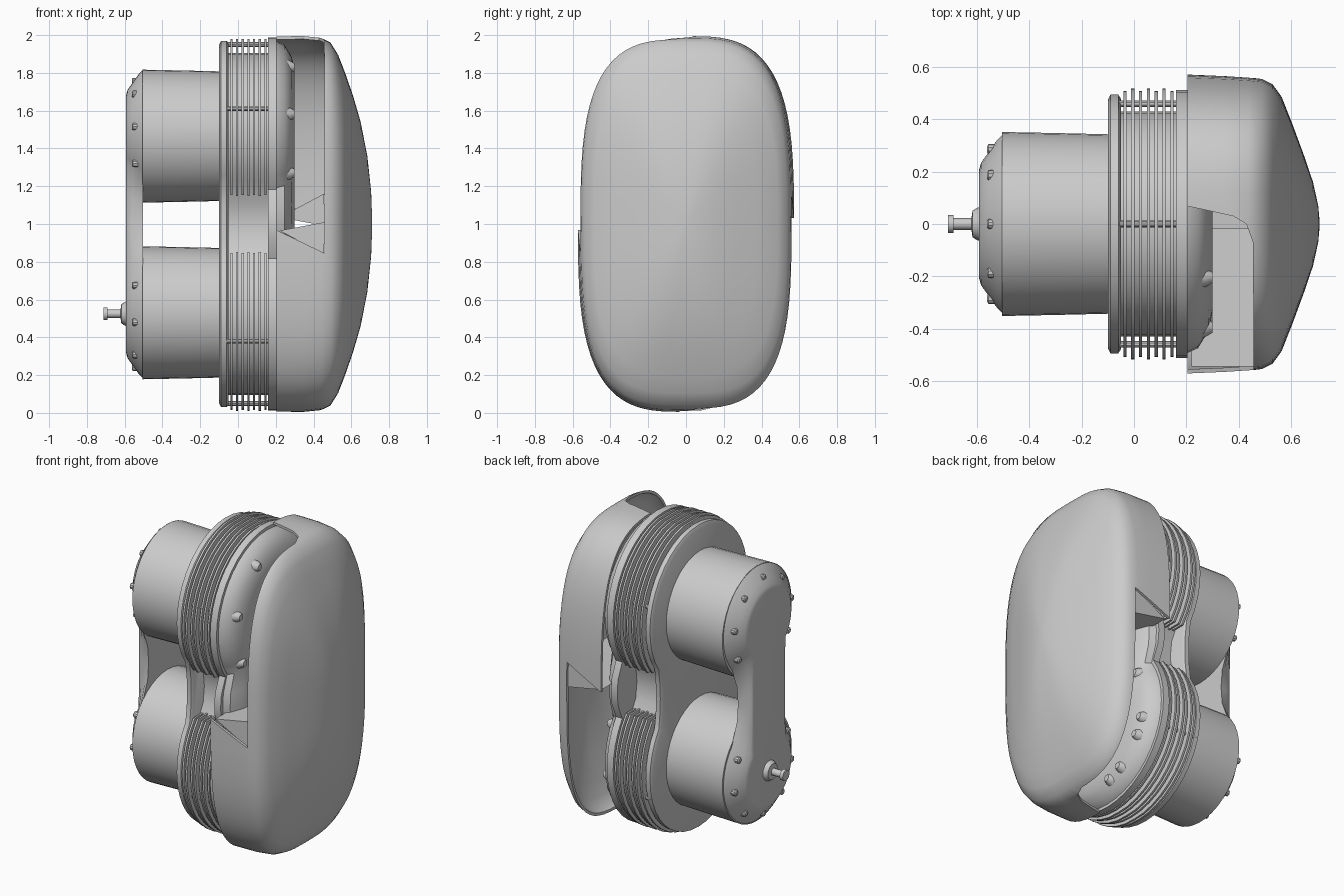
import bpy, bmesh, math
from mathutils import Matrix

if "Cube" in bpy.data.objects:
    bpy.data.objects.remove(bpy.data.objects["Cube"])

HALF_TURN = Matrix.Translation((0, 0, 1)) @ Matrix.Rotation(math.pi, 4, 'X') @ Matrix.Translation((0, 0, -1))
TOP, LOW = 1.475, 0.525      # lobe centre heights


def finish(ob, angle=35):
    bpy.ops.object.select_all(action='DESELECT')
    ob.select_set(True)
    bpy.context.view_layer.objects.active = ob
    for m in list(ob.modifiers):
        bpy.ops.object.modifier_apply(modifier=m.name)
    bpy.ops.object.shade_smooth_by_angle(angle=math.radians(angle))


def loft(name, rings, caps=(True, True), smooth=True, matrix=None):
    """Skin a list of equally long closed rings."""
    bm = bmesh.new()
    vs = [[bm.verts.new(p) for p in r] for r in rings]
    n = len(vs[0])
    for a, b in zip(vs, vs[1:]):
        for i in range(n):
            j = (i + 1) % n
            bm.faces.new((a[i], a[j], b[j], b[i]))
    if caps[0]:
        bm.faces.new(vs[0])
    if caps[1]:
        bm.faces.new(vs[-1])
    if matrix:
        bm.transform(matrix)
    bmesh.ops.recalc_face_normals(bm, faces=bm.faces)
    me = bpy.data.meshes.new(name)
    bm.to_mesh(me)
    bm.free()
    ob = bpy.data.objects.new(name, me)
    bpy.context.collection.objects.link(ob)
    if smooth:
        finish(ob)
    return ob


def circle(x, r, y=0, z=0, n=32):
    return [(x, y + r * math.cos(2 * math.pi * i / n), z + r * math.sin(2 * math.pi * i / n)) for i in range(n)]


def lathe(name, profile, y, z, n=32):
    return loft(name, [circle(x, r, y, z, n) for x, r in profile])


def arc(r, cut, n=28):
    """Arc of the upper lobe running from -cut round to 180+cut degrees."""
    a = [math.radians(-cut + (180 + 2 * cut) * i / n) for i in range(n + 1)]
    return [(r * math.cos(t), r * math.sin(t)) for t in a]


def peanut(x, r, waist, cut=35):
    """Two-lobed outline around both cylinder axes."""
    up = [(y, TOP + z) for y, z in arc(r, cut)]
    e = up[-1]
    m = (-(waist * .85 + abs(e[0]) * .15), 1 + (e[1] - 1) * .45)
    half = up + [m, (-waist, 1.0), (m[0], 2 - m[1])]
    low = [(-y, 2 - z) for y, z in up]
    other = [(-m[0], 2 - m[1]), (waist, 1.0), (-m[0], m[1])]
    return [(x, y, z) for y, z in half + low + other]


def prism(name, sections):
    return loft(name, [peanut(*s) for s in sections])


# Cooling block: end plates, core and inner housing
prism("left_end_plate", [(-.10, .475, .37), (-.09, .495, .39), (-.06, .495, .39), (-.05, .48, .375)])
prism("right_end_plate", [(.16, .512, .47), (.205, .512, .47)])
prism("fin_core", [(-.07, .43, .27), (.18, .43, .27)])
prism("inner_housing", [(.2, .495, .45), (.245, .475, .43), (.285, .41, .36), (.30, .34, .28)])

# Cooling fins on each lobe
for k in range(7):
    x = -.035 + .03 * k
    for part, s, zc in (("upper", 1, TOP), ("lower", -1, LOW)):
        ring = [(y, zc + s * z) for y, z in arc(.518 if k % 2 else .51, 39)]
        ring = [(y, min(max(z, .01), 1.98)) for y, z in ring]
        loft(f"{part}_fin_{k}", [[(x + dx, y, z) for y, z in ring] for dx in (-.006, .006)])

# Tie rods through the fins
for y, z in [(s * .46, h) for s in (-1, 1) for h in (1.61, .38)] + [(0, 1.95), (0, .05)]:
    lathe("tie_rod", [(-.08, .013), (.19, .013)], y, z, 10)

# Cylinders and joined left cap
for part, z in (("upper", 1.465), ("lower", .53)):
    lathe(part + "_cylinder", [(-.505, .352), (-.3, .348), (-.09, .343)], 0, z, 40)
prism("end_cap", [(-.503, .343, .19, 42), (-.525, .32, .185, 42), (-.56, .27, .18, 42),
                  (-.585, .235, .17, 42), (-.592, .21, .16, 42)])

# Cap bolts
for s, zc in ((1, 1.465), (-1, .53)):
    for k in range(7):
        t = math.radians(-30 + 40 * k)
        lathe("cap_bolt", [(-.562, .012), (-.556, .02), (-.515, .02)],
              .29 * math.cos(t), zc + s * .29 * math.sin(t), 10)

# Outlet nozzle
lathe("nozzle", [(-.712, .034), (-.69, .034), (-.69, .022), (-.622, .022), (-.618, .05),
                 (-.6, .062), (-.58, .068)], 0, .525, 20)


# Domed hollow cover
def cover_ring(x, sy, sz, n=72):
    pts = []
    for i in range(n):
        t = 2 * math.pi * i / n
        c, s = math.cos(t), math.sin(t)
        p = 2 / 3.15
        pts.append((x, .572 * sy * math.copysign(abs(c) ** p, c),
                    1 + .995 * sz * math.copysign(abs(s) ** p, s)))
    return pts


cover = loft("domed_cover", [cover_ring(*r) for r in (
    (.205, 1, 1), (.35, .99, 1), (.44, .98, .99), (.49, .97, .965), (.53, .935, .90), (.565, .85, .81),
    (.61, .65, .68), (.65, .46, .54), (.685, .28, .36), (.705, .12, .17), (.71, .02, .03))],
    caps=(False, True), smooth=False)
sol = cover.modifiers.new("wall", 'SOLIDIFY')
sol.thickness = .016
sol.offset = -1

# Side notches: upper front and, by a half turn, lower back
outline = [(.1, .08), (.22, .065), (.38, .03), (.43, 0), (.455, -.07), (.46, -.9), (.1, -.9)]
rings = [[(x, y, .96 - .48 * (x - .22)) for x, y in outline], [(x, y, 2.3) for x, y in outline]]
wedge = [(.22, .965), (.46, 1.01), (.455, .84)]
cutters = []
for part, m in (("front", None), ("back", HALF_TURN)):
    c = loft(part + "_notch_cutter", rings, smooth=False, matrix=m)
    c.hide_render = True
    cutters.append(c)
    b = cover.modifiers.new(part, 'BOOLEAN')
    b.operation = 'DIFFERENCE'
    b.solver = 'EXACT'
    b.object = c
    # Slanted lip closing the end of the notch
    loft(part + "_notch_lip", [[(x, y, z) for x, z in wedge] for y in (-.545, .02)], matrix=m)
    # Fasteners on the inner housing
    for k in range(5):
        t = math.radians(180 + 30 - 45 * k if part == "front" else 30 - 45 * k)
        # keep them on the open side of each lobe
        y = -abs(.41 * math.cos(t)) if part == "front" else abs(.41 * math.cos(t))
        z = (TOP if part == "front" else LOW) + .41 * math.sin(t)
        if abs(y) > .1 and (part == "back" or k < 3):
            lathe(part + "_housing_boss", [(.23, .05), (.275, .035), (.30, .02)], y, z, 12)
finish(cover)
for c in cutters:
    bpy.data.objects.remove(c)
